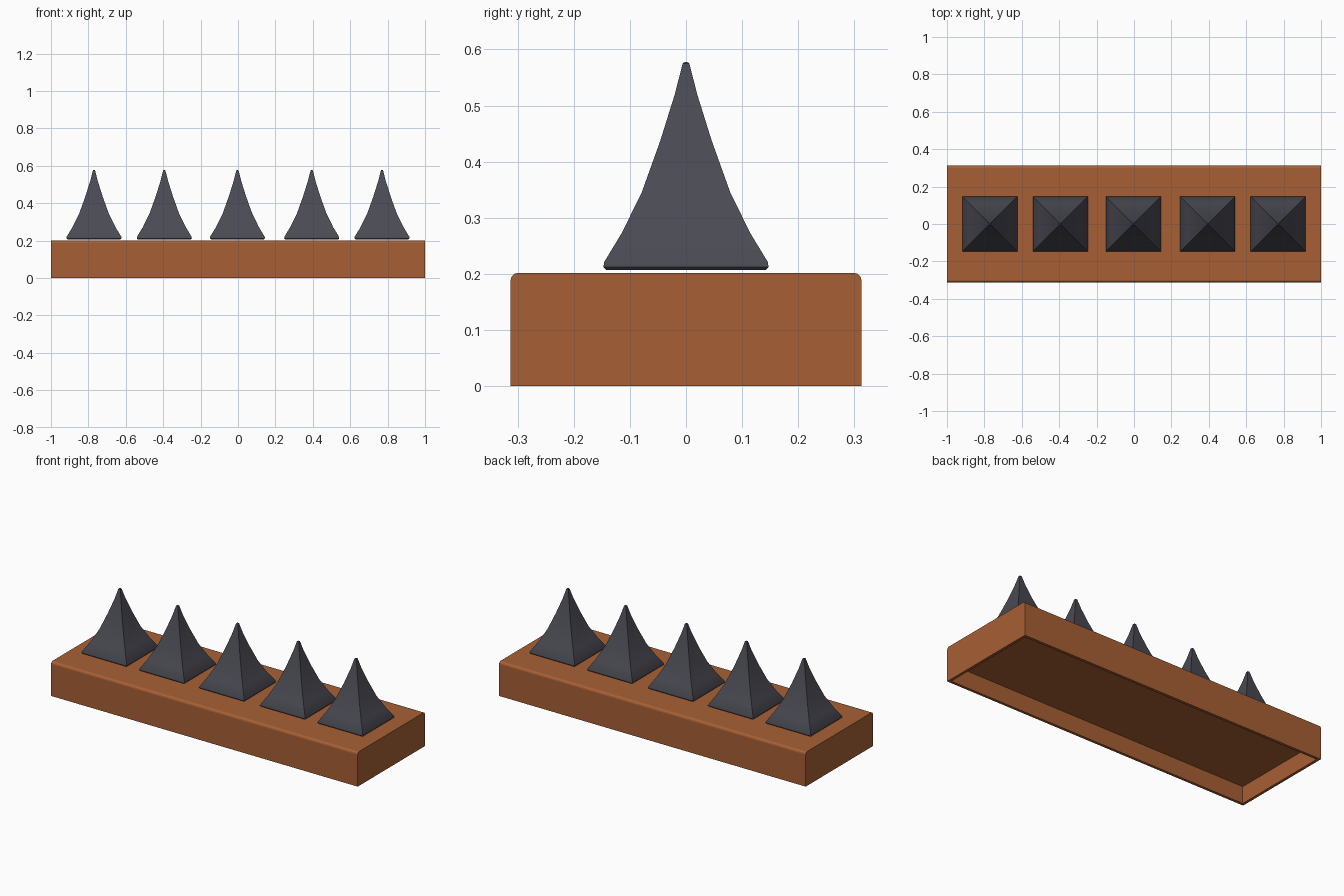
import bpy, bmesh
from mathutils import Matrix

if "Cube" in bpy.data.objects:
    bpy.data.objects.remove(bpy.data.objects["Cube"])


def material(name, rgb):
    m = bpy.data.materials.new(name)
    m.diffuse_color = (*rgb, 1.0)
    m.use_nodes = True
    m.node_tree.nodes["Principled BSDF"].inputs["Base Color"].default_value = m.diffuse_color
    return m


def finish(bm, name, mat):
    bmesh.ops.recalc_face_normals(bm, faces=bm.faces[:])
    me = bpy.data.meshes.new(name)
    bm.to_mesh(me)
    bm.free()
    me.materials.append(mat)
    ob = bpy.data.objects.new(name, me)
    bpy.context.collection.objects.link(ob)
    return ob


BROWN = material("rust_brown", (0.39, 0.117, 0.036))
GREY = material("dark_grey", (0.068, 0.068, 0.086))

# Base: shallow box, hollow from below
W, D, H = 1.0, 0.313, 0.202
WALL, DEPTH = 0.016, 0.1
bm = bmesh.new()
bmesh.ops.create_cube(bm, size=1.0, matrix=Matrix.Translation((0, 0, H / 2))
                      @ Matrix.Diagonal((2 * W, 2 * D, H, 1)))
bottom = [f for f in bm.faces if f.normal.z < -0.5]
bmesh.ops.inset_region(bm, faces=bottom, thickness=WALL, use_even_offset=True)
ceiling = bmesh.ops.extrude_face_region(bm, geom=bottom)["geom"]
bmesh.ops.delete(bm, geom=bottom, context='FACES')
bmesh.ops.translate(bm, vec=(0, 0, DEPTH),
                    verts=[g for g in ceiling if isinstance(g, bmesh.types.BMVert)])
# softened long top edges
long_edges = [e for e in bm.edges
              if all(v.co.z > H - 0.001 for v in e.verts)
              and abs(e.verts[0].co.x - e.verts[1].co.x) > 1]
bmesh.ops.bevel(bm, geom=long_edges, offset=0.014, segments=3, profile=0.5, affect='EDGES')
finish(bm, "base", BROWN)

# Spikes: concave four-sided pyramids, (half width, height) profile
PROFILE = [(0.142, 0.207), (0.147, 0.212), (0.146, 0.221), (0.115, 0.272),
           (0.079, 0.345), (0.046, 0.437), (0.02, 0.52), (0.006, 0.575), (0.002, 0.578)]


def spike(name, cx):
    bm = bmesh.new()
    rings = [[bm.verts.new((cx + sx * r, sy * r, z))
              for sx, sy in ((-1, -1), (1, -1), (1, 1), (-1, 1))] for r, z in PROFILE]
    for a, b in zip(rings, rings[1:]):
        for i in range(4):
            j = (i + 1) % 4
            bm.faces.new((a[i], a[j], b[j], b[i]))
    bm.faces.new(rings[0][::-1])
    bm.faces.new(rings[-1])
    ob = finish(bm, name, GREY)
    bpy.ops.object.select_all(action='DESELECT')
    ob.select_set(True)
    bpy.context.view_layer.objects.active = ob
    bpy.ops.object.shade_smooth_by_angle(angle=0.5)


for n, x in enumerate((-0.77, -0.394, -0.003, 0.394, 0.77), 1):
    spike(f"spike_{n}", x)
